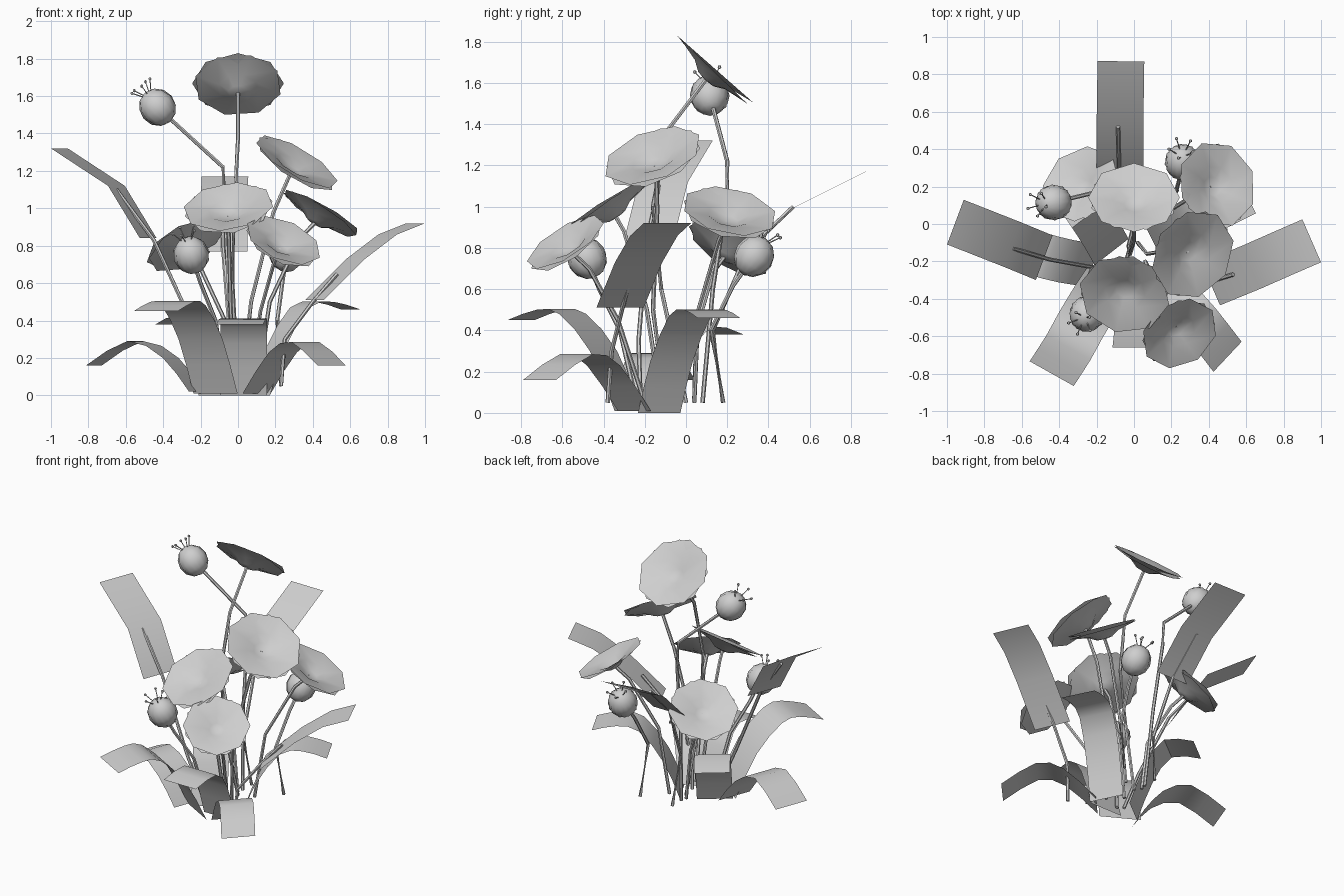
import bpy, bmesh, math
from mathutils import Vector, Matrix

if "Cube" in bpy.data.objects:
    bpy.data.objects.remove(bpy.data.objects["Cube"])

grey = bpy.data.materials.new("plain_grey")
grey.diffuse_color = (0.62, 0.62, 0.62, 1)
grey.use_nodes = True
grey.node_tree.nodes["Principled BSDF"].inputs["Base Color"].default_value = grey.diffuse_color


def finish(bm, name, angle=40):
    me = bpy.data.meshes.new(name)
    bm.to_mesh(me)
    bm.free()
    me.materials.append(grey)
    ob = bpy.data.objects.new(name, me)
    bpy.context.collection.objects.link(ob)
    bpy.ops.object.select_all(action='DESELECT')
    ob.select_set(True)
    bpy.context.view_layer.objects.active = ob
    bpy.ops.object.shade_smooth_by_angle(angle=math.radians(angle))
    return ob


def facing(pos, normal):
    q = Vector(normal).normalized().to_track_quat('Z', 'Y')
    return Matrix.Translation(pos) @ q.to_matrix().to_4x4()


def smooth_path(points, steps=4):
    """Catmull-Rom curve through a few points."""
    p = [Vector(v) for v in points]
    p = [2 * p[0] - p[1]] + p + [2 * p[-1] - p[-2]]
    out = []
    for i in range(1, len(p) - 2):
        a, b, c, d = p[i - 1:i + 3]
        for k in range(steps):
            t = k / steps
            out.append(0.5 * (2 * b + (c - a) * t + (2 * a - 5 * b + 4 * c - d) * t * t
                              + (3 * b - a - 3 * c + d) * t ** 3))
    return out + [p[-2]]


def stem(name, points, radius=0.011, sides=6):
    bm = bmesh.new()
    p = [Vector(v) for v in points]
    rings = []
    for i, c in enumerate(p):
        d = p[min(i + 1, len(p) - 1)] - p[max(i - 1, 0)]
        m = facing(c, d)
        rings.append([bm.verts.new(m @ Vector((radius * math.cos(math.tau * k / sides),
                      radius * math.sin(math.tau * k / sides), 0))) for k in range(sides)])
    for a, b in zip(rings, rings[1:]):
        for k in range(sides):
            j = (k + 1) % sides
            bm.faces.new((a[k], a[j], b[j], b[k]))
    bm.faces.new(rings[0][::-1])
    bm.faces.new(rings[-1])
    finish(bm, name)


def leaf(name, points, width, across=None, steps=1):
    bm = bmesh.new()
    p = smooth_path(points, steps)
    d = p[-1] - p[0]
    side = Vector(across or (-d.y, d.x, 0)).normalized() * width / 2
    rows = [(bm.verts.new(c - side), bm.verts.new(c + side)) for c in p]
    for a, b in zip(rows, rows[1:]):
        bm.faces.new((a[0], b[0], b[1], a[1]))
    finish(bm, name)


def flower(name, pos, normal, r):
    """Two shallow eight-sided funnels, one slightly turned and tilted."""
    bm = bmesh.new()
    base = facing(pos, normal)
    for turn, tilt, size, lift in ((0, 0, 1.0, 0.0), (0.3, 0.05, 0.97, -0.012)):
        m = base @ Matrix.Rotation(tilt, 4, 'X') @ Matrix.Rotation(turn, 4, 'Z')
        tip = bm.verts.new(m @ Vector((0, 0, lift - 0.05)))
        prev = None
        for f, z in ((0.22, -0.045), (0.45, -0.015), (1.0, 0.01)):
            ring = [bm.verts.new(m @ Vector((r * size * f * math.cos(math.tau * k / 8),
                    r * size * f * math.sin(math.tau * k / 8), z + lift))) for k in range(8)]
            for k in range(8):
                j = (k + 1) % 8
                bm.faces.new((prev[k], ring[k], ring[j], prev[j]) if prev[0:1] else
                             (tip, ring[k], ring[j])) if prev else bm.faces.new((tip, ring[k], ring[j]))
            prev = ring
    finish(bm, name, 50)


def bud(name, pos, normal):
    """Closed rounded petals with stamens at the tip."""
    m = facing(pos, normal)
    bm = bmesh.new()
    for k in range(2):
        t = m @ Matrix.Rotation(k * 0.4, 4, 'Z') @ Matrix.Rotation(k * 0.12, 4, 'X')
        bmesh.ops.create_uvsphere(bm, u_segments=8, v_segments=6, radius=0.1,
                                  matrix=t @ Matrix.Diagonal((0.97, 0.97, 1.03, 1)))
    finish(bm, name + "_petals", 50)
    for k in range(5):
        a = math.tau * k / 5
        out = Vector((math.cos(a), math.sin(a), 0))
        lo = m @ (out * 0.02 + Vector((0, 0, 0.08)))
        hi = m @ (out * 0.065 + Vector((0, 0, 0.145)))
        stem(f"{name}_stamen_{k}", (lo, hi), 0.003, 4)
        bm = bmesh.new()
        bmesh.ops.create_uvsphere(bm, u_segments=6, v_segments=4, radius=0.009,
                                  matrix=Matrix.Translation(hi))
        finish(bm, f"{name}_anther_{k}")


# Open flowers: centre, facing, radius, then stem points from the root
flowers = [
    ((0, 0.135, 1.66), (0, 0.66, 0.75), 0.245,
     [(0, 0.0, 0.05), (-0.03, -0.12, 0.6), (-0.02, -0.16, 1.0), (0, -0.09, 1.37)]),
    ((0.31, -0.16, 1.24), (0.48, -0.3, 0.82), 0.25,
     [(0.02, -0.1, 0.05), (0.07, -0.16, 0.5), (0.19, -0.14, 0.98)]),
    ((-0.05, -0.37, 1.0), (-0.12, -0.52, 0.85), 0.245,
     [(-0.02, -0.12, 0.05), (-0.04, -0.19, 0.5), (-0.05, -0.3, 0.88)]),
    ((0.24, -0.58, 0.82), (0.35, -0.5, 0.8), 0.215,
     [(0.06, -0.2, 0.05), (0.12, -0.33, 0.45), (0.19, -0.47, 0.7)]),
    ((0.44, 0.21, 0.97), (0.48, 0.18, 0.86), 0.235,
     [(0.1, 0.04, 0.05), (0.17, 0.06, 0.5), (0.33, 0.16, 0.84)]),
    ((-0.28, 0.21, 0.8), (-0.4, 0.45, 0.8), 0.225,
     [(-0.03, 0.04, 0.05), (-0.07, 0.05, 0.4), (-0.2, 0.13, 0.68)]),
]
for i, (pos, n, r, path) in enumerate(flowers):
    flower(f"flower_{i}", pos, n, r)
    stem(f"flower_stem_{i}", path + [Vector(pos) - Vector(n).normalized() * 0.05])

# Buds with stems
buds = [
    ((-0.43, 0.115, 1.54), (-0.6, -0.05, 0.75),
     [(-0.02, 0.08, 0.05), (-0.05, 0.13, 0.6), (-0.07, 0.2, 1.05), (-0.08, 0.2, 1.22)]),
    ((-0.25, -0.48, 0.75), (-0.25, -0.35, 0.88),
     [(-0.06, -0.24, 0.05), (-0.12, -0.32, 0.4), (-0.2, -0.42, 0.6)]),
    ((0.26, 0.33, 0.76), (-0.05, 0.5, 0.8),
     [(0.23, 0.18, 0.05), (0.21, 0.12, 0.4), (0.24, 0.23, 0.62)]),
]
for i, (pos, n, path) in enumerate(buds):
    bud(f"bud_{i}", pos, n)
    stem(f"bud_stem_{i}", path + [pos])

# Tall leaves carried on stems
leaf("tall_leaf_back", [(-0.075, 0.29, 0.77), (-0.075, 0.53, 1.0), (-0.07, 0.87, 1.17)], 0.25)
leaf("tall_leaf_left", [(-0.48, -0.18, 0.84), (-0.65, -0.11, 1.12), (-0.955, 0.01, 1.32)],
     0.255, (-0.09, -0.24, 0))
leaf("tall_leaf_right", [(0.41, -0.32, 0.51), (0.63, -0.23, 0.73), (0.8, -0.155, 0.86),
                         (0.95, -0.09, 0.92)], 0.25, (-0.1, 0.23, 0))
stem("leaf_stem_back", [(-0.02, 0.18, 0.05), (-0.05, 0.13, 0.4), (-0.08, 0.3, 0.79), (-0.085, 0.52, 1.0)])
stem("leaf_stem_left", [(-0.1, -0.22, 0.05), (-0.23, -0.23, 0.35), (-0.45, -0.19, 0.83), (-0.65, -0.13, 1.1)])
stem("leaf_stem_right", [(0.23, -0.38, 0.05), (0.25, -0.36, 0.3), (0.4, -0.31, 0.5), (0.53, -0.27, 0.65)])

# Low arching leaves growing from the ground
low = {
    "front_left": ([(-0.12, -0.28, 0.01), (-0.2, -0.4, 0.3), (-0.29, -0.55, 0.48),
                    (-0.35, -0.66, 0.5), (-0.44, -0.8, 0.45)], 0.27, (0.25, -0.14, 0)),
    "front": ([(0.03, -0.24, 0.0), (0.03, -0.34, 0.28), (0.03, -0.46, 0.41),
               (0.01, -0.66, 0.38)], 0.25, (1, 0, 0)),
    "left": ([(-0.22, -0.22, 0.02), (-0.36, -0.2, 0.2), (-0.55, -0.15, 0.29),
              (-0.77, -0.07, 0.16)], 0.24, (-0.09, -0.24, 0)),
    "front_right": ([(0.1, -0.25, 0.01), (0.24, -0.4, 0.23), (0.36, -0.53, 0.285),
                     (0.5, -0.71, 0.16)], 0.22, (0.15, 0.16, 0)),
    "back_right": ([(0.12, -0.13, 0.0), (0.2, -0.07, 0.25), (0.33, 0.02, 0.47),
                    (0.46, 0.09, 0.5), (0.6, 0.16, 0.46)], 0.23, (-0.1, 0.2, 0)),
    "back_left": ([(-0.12, -0.15, 0.0), (-0.17, -0.06, 0.25), (-0.24, 0.05, 0.42),
                   (-0.35, 0.21, 0.38)], 0.23, (0.18, 0.14, 0)),
}
for name, (path, width, across) in low.items():
    leaf("low_leaf_" + name, path, width, across, 2)
